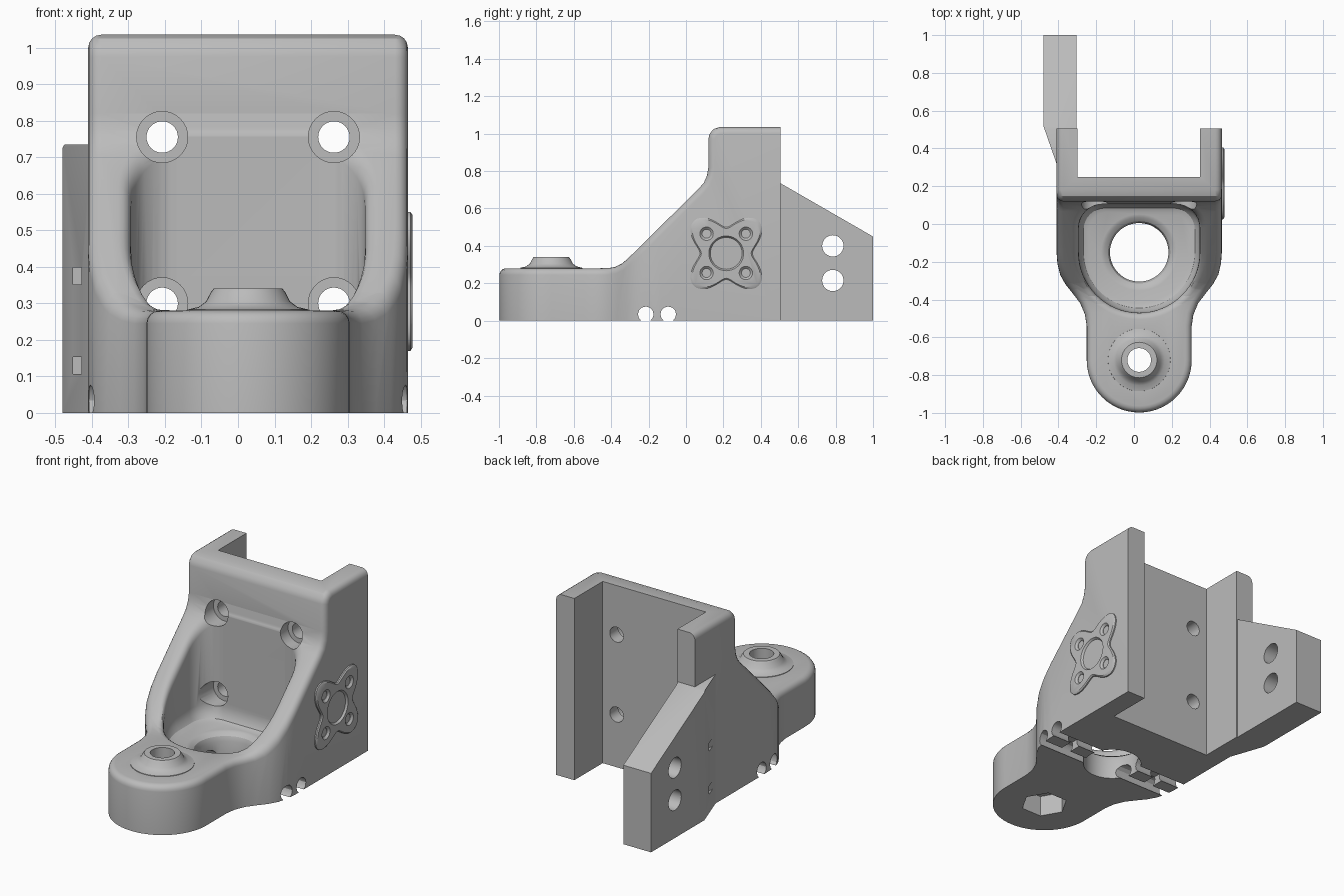
import bpy, bmesh
from math import sin, cos, pi, radians

old = bpy.data.objects.get("Cube")
if old:
    bpy.data.objects.remove(old, do_unlink=True)

grey = bpy.data.materials.new("plain_grey")
grey.use_nodes = True
grey.diffuse_color = (0.5, 0.5, 0.5, 1)
grey.node_tree.nodes["Principled BSDF"].inputs["Base Color"].default_value = (0.5, 0.5, 0.5, 1)

MID = 0.0275          # centre line of the bracket
TIP_Y = -0.72         # pivot boss position
HOLE_Y = -0.15        # large hole position


# ---- helpers ----
def place(axis, u, v, h):
    return {"x": (h, u, v), "y": (u, h, v), "z": (u, v, h)}[axis]


def arc(cx, cy, r, a0, a1, n):
    angles = [radians(a0 + (a1 - a0) * i / n) for i in range(n + 1)]
    return [(cx + r * cos(a), cy + r * sin(a)) for a in angles]


def loft(name, rings):
    """Closed solid through rings of equal length."""
    bm = bmesh.new()
    loops = [[bm.verts.new(p) for p in ring] for ring in rings]
    n = len(loops[0])
    for a, b in zip(loops, loops[1:]):
        for i in range(n):
            j = (i + 1) % n
            bm.faces.new((a[i], a[j], b[j], b[i]))
    bm.faces.new(loops[0])
    bm.faces.new(loops[-1])
    bmesh.ops.recalc_face_normals(bm, faces=bm.faces)
    mesh = bpy.data.meshes.new(name)
    bm.to_mesh(mesh)
    bm.free()
    mesh.materials.append(grey)
    ob = bpy.data.objects.new(name, mesh)
    bpy.context.collection.objects.link(ob)
    return ob


def prism(name, axis, pts, h0, h1):
    return loft(name, [[place(axis, u, v, h) for u, v in pts] for h in (h0, h1)])


def turned(name, axis, u, v, profile, n=32):
    """Round solid from (radius, height) pairs."""
    return loft(name, [[place(axis, u + r * cos(2 * pi * i / n), v + r * sin(2 * pi * i / n), h)
                        for i in range(n)] for r, h in profile])


def box(name, x0, x1, y0, y1, z0, z1):
    return prism(name, "z", [(x0, y0), (x1, y0), (x1, y1), (x0, y1)], z0, z1)


def combine(target, tool, op="DIFFERENCE"):
    mod = target.modifiers.new("combine", "BOOLEAN")
    mod.object, mod.operation, mod.solver = tool, op, "EXACT"
    bpy.context.view_layer.update()
    dg = bpy.context.evaluated_depsgraph_get()
    mesh = bpy.data.meshes.new_from_object(target.evaluated_get(dg))
    target.modifiers.clear()
    target.data = mesh
    bpy.data.objects.remove(tool, do_unlink=True)


def round_rims(ob, widths):
    """Round the convex upper edges with the widest clean radius."""
    for width in widths:
        bm = bmesh.new()
        bm.from_mesh(ob.data)
        bmesh.ops.remove_doubles(bm, verts=bm.verts, dist=0.004)
        bmesh.ops.recalc_face_normals(bm, faces=bm.faces)
        before = bm.calc_volume()
        edges = []
        for e in bm.edges:
            mid = (e.verts[0].co + e.verts[1].co) / 2
            if (e.is_manifold and e.is_convex and e.calc_face_angle(0) > 0.6
                    and mid.z > 0.25 and mid.y < 0.5):
                edges.append(e)
        bmesh.ops.bevel(bm, geom=edges, offset=width, offset_type="OFFSET", segments=4,
                        profile=0.5, affect="EDGES", clamp_overlap=False)
        ok = all(e.is_manifold for e in bm.edges) and 0.93 < bm.calc_volume() / before < 1.001
        ok = ok and all(-0.415 < v.co.x < 0.47 and -1.001 < v.co.y < 0.51
                        and -0.001 < v.co.z < 1.04 for v in bm.verts)
        if ok:
            bm.to_mesh(ob.data)
        bm.free()
        if ok:
            return


# ---- bracket body: plan outline crossed with side outline ----
half = [(.278, -.54), (.287, -.48), (.312, -.42), (.35, -.37), (.39, -.32),
        (.418, -.27), (.433, -.21), (.4375, -.15), (.4375, .505)]
plan = (arc(MID, TIP_Y, 0.278, 180, 360, 28) + [(MID + w, y) for w, y in half]
        + [(MID - w, y) for w, y in reversed(half)])
body = prism("bracket_body", "z", plan, 0, 1.2)
side = [(-1.1, -.1), (-1.1, .28), (-.42, .28), (-.38, .287), (-.345, .303), (-.315, .328),
        (.067, .705), (.095, .737), (.112, .775), (.12, .82), (.12, .975), (.128, 1.002),
        (.148, 1.025), (.18, 1.035), (.7, 1.035), (.7, -.1)]
combine(body, prism("side_cutter", "x", side, -0.7, 0.7), "INTERSECT")

# pocket with a rounded floor
outline = (arc(MID, HOLE_Y, 0.32, 180, 360, 32) + arc(MID + .195, -.02, .125, 0, 90, 8)
           + arc(MID - .195, -.02, .125, 90, 180, 8))
steps = [(.84, .16), (.92, .17), (.975, .195), (1, .235), (1, 1.3)]
combine(body, loft("pocket_cutter", [[(MID + (x - MID) * s, HOLE_Y + (y - HOLE_Y) * s, z)
                                      for x, y in outline] for s, z in steps]))
round_rims(body, (0.035, 0.025, 0.015, 0.008))

# rear channel and large flared hole
combine(body, box("channel_cutter", -0.30, 0.35, 0.25, 0.7, -0.1, 1.2))
combine(body, turned("hole_cutter", "z", MID, HOLE_Y,
                     [(.155, -.1), (.155, .115), (.165, .14), (.185, .155), (.22, .165), (.22, .2)], 48))

# pivot boss with bolt hole and hexagonal nut recess
combine(body, turned("boss", "z", MID, TIP_Y,
                     [(.17, .25), (.165, .283), (.135, .29), (.115, .305), (.102, .33), (.094, .34)], 40),
        "UNION")
combine(body, turned("bolt_cutter", "z", MID, TIP_Y, [(.063, -.1), (.063, .5)]))
combine(body, turned("nut_cutter", "z", MID, TIP_Y, [(.125, -.1), (.125, .12)], 6))

# four counterbored screw holes through the back wall
for x in (MID - .235, MID + .235):
    for z in (0.30, 0.755):
        combine(body, turned("screw_cutter", "y", x, z,
                             [(.07, -.03), (.07, .175), (.043, .175), (.043, .4)]))

# underside cable grooves joined by short cross slots
for y in (-0.215, -0.095):
    combine(body, turned("groove_cutter", "x", y, 0.034, [(.042, -.7), (.042, .7)], 12))
for x in (MID - .29, MID + .29):
    combine(body, box("slot_cutter", x - .03, x + .03, -.215, -.095, -.1, .05))

# ---- side flange with sloped top ----
flange = prism("side_flange", "z", [(-.40, .29), (-.48, .52), (-.48, 1), (-.305, 1), (-.305, .29)], 0, 1)
combine(flange, prism("slope_cutter", "x",
                      [(.2, -.1), (.2, .71), (.24, .735), (.505, .735), (1, .45), (1.1, .39), (1.1, -.1)],
                      -.7, 0), "INTERSECT")
for z in (0.215, 0.40):
    combine(flange, turned("flange_hole_cutter", "x", .785, z, [(.057, -.7), (.057, 0)]))
for z in (0.13, 0.375):
    combine(flange, box("tie_slot_cutter", -.452, -.428, .2, .56, z - .023, z + .023))

# ---- raised four-lobed plate on the left side ----
CY, CZ = 0.215, 0.36
lobes = []
for i in range(80):
    a = 2 * pi * i / 80
    r = 0.14 + 0.105 * sin(2 * a) ** 2
    lobes.append((r * cos(a), r * sin(a)))
plate = loft("lobed_plate", [[(x, CY + u * s, CZ + v * s) for u, v in lobes]
                             for x, s in ((.44, 1), (.472, 1), (.478, .95))])
combine(plate, turned("ring_cutter", "x", CY, CZ, [(.085, .467), (.093, .478), (.093, .55)], 40))
for dy in (-.105, .105):
    for dz in (-.105, .105):
        combine(plate, turned("dimple_cutter", "x", CY + dy, CZ + dz,
                              [(.024, .455), (.024, .467), (.036, .478), (.036, .55)], 24))

# ---- smooth shading with sharp edges kept ----
for ob in (body, flange, plate):
    bpy.ops.object.select_all(action="DESELECT")
    ob.select_set(True)
    bpy.context.view_layer.objects.active = ob
    bpy.ops.object.shade_smooth_by_angle(angle=radians(30))
